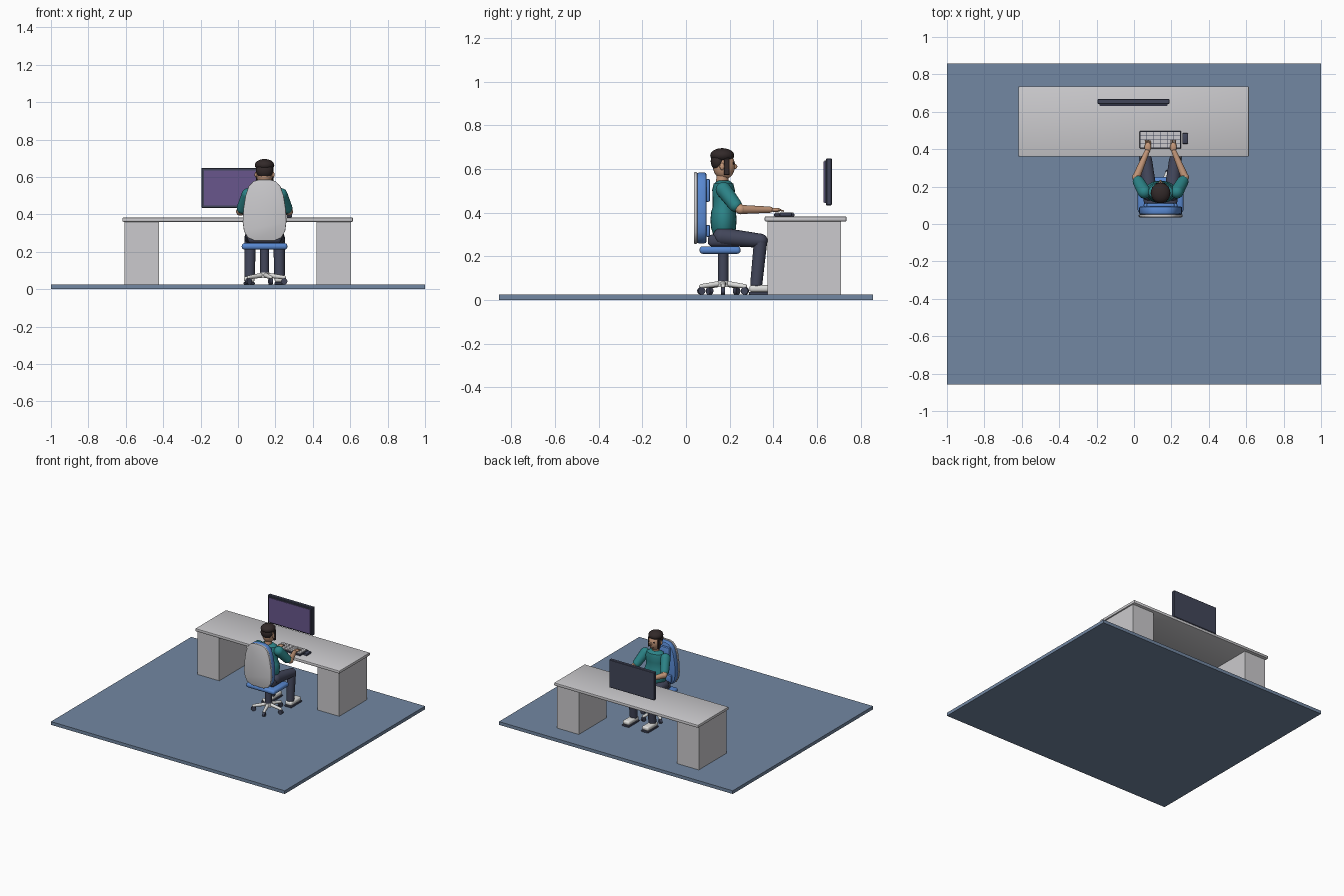
import bpy, bmesh
from math import cos, sin, tau, radians
from mathutils import Vector, Matrix

if "Cube" in bpy.data.objects:
    bpy.data.objects.remove(bpy.data.objects["Cube"])

CX = 0.142  # the chair and the person share this centre line
parts = []


def material(name, r, g, b):
    lin = [((c / 255 + 0.055) / 1.055) ** 2.4 for c in (r, g, b)] + [1]
    m = bpy.data.materials.new(name)
    m.use_nodes = True
    m.diffuse_color = lin
    m.node_tree.nodes["Principled BSDF"].inputs["Base Color"].default_value = lin
    return m


FLOOR = material("floor blue grey", 114, 135, 162)
GREY = material("desk grey", 203, 202, 205)
BLUE = material("chair blue", 88, 136, 208)
TEAL = material("shirt teal", 44, 132, 136)
SKIN = material("skin", 197, 152, 122)
NAVY = material("trouser navy", 66, 70, 90)
HAIR = material("hair brown", 50, 41, 41)
SCREEN = material("screen purple", 104, 86, 140)
WHITE = material("off white", 222, 222, 220)


def finish(bm, name, mat):
    bmesh.ops.recalc_face_normals(bm, faces=bm.faces)
    mesh = bpy.data.meshes.new(name)
    bm.to_mesh(mesh)
    bm.free()
    mesh.materials.append(mat)
    ob = bpy.data.objects.new(name, mesh)
    bpy.context.collection.objects.link(ob)
    parts.append(ob)
    return ob


def box(name, mat, x, y, z, bevel=0.0, segments=2):
    """Box from (low, high) ranges on each axis."""
    bm = bmesh.new()
    bmesh.ops.create_cube(bm, size=1)
    for v in bm.verts:
        v.co = [(lo + hi) / 2 + c * (hi - lo) for c, (lo, hi) in zip(v.co, (x, y, z))]
    if bevel:
        bmesh.ops.bevel(bm, geom=bm.edges[:], offset=bevel, segments=segments,
                        profile=0.5, affect='EDGES')
    return finish(bm, name, mat)


def ball(name, mat, centre, radii):
    bm = bmesh.new()
    m = Matrix.Translation(centre) @ Matrix.Diagonal((*radii, 1))
    bmesh.ops.create_uvsphere(bm, u_segments=20, v_segments=12, radius=1, matrix=m)
    return finish(bm, name, mat)


def limb(name, mat, a, b, ra, rb, rounded=True):
    """Tapered tube from a to b, with round ends."""
    a, b = Vector(a), Vector(b)
    bm = bmesh.new()
    turn = (b - a).to_track_quat('Z', 'Y').to_matrix().to_4x4()
    bmesh.ops.create_cone(bm, cap_ends=True, segments=18, radius1=ra, radius2=rb,
                          depth=(b - a).length,
                          matrix=Matrix.Translation((a + b) / 2) @ turn)
    if rounded:
        for p, r in ((a, ra), (b, rb)):
            bmesh.ops.create_uvsphere(bm, u_segments=18, v_segments=10, radius=r,
                                      matrix=Matrix.Translation(p) @ turn)
    return finish(bm, name, mat)


def lathe(name, mat, centre, profile, stretch, n=24):
    """Stack of ellipses; the profile holds (radius, height)."""
    bm = bmesh.new()
    rings = [[bm.verts.new((centre[0] + r * stretch * cos(tau * i / n),
                            centre[1] + r * sin(tau * i / n), z)) for i in range(n)]
             for r, z in profile]
    for lo, hi in zip(rings, rings[1:]):
        for i in range(n):
            j = (i + 1) % n
            bm.faces.new((lo[i], lo[j], hi[j], hi[i]))
    bm.faces.new(rings[0])
    bm.faces.new(rings[-1])
    return finish(bm, name, mat)


def back_panel(name, mat, y0, y1, grow, bevel):
    """Rounded chair back outline, extruded along y."""
    half = [(0.05, 0.258), (0.09, 0.275), (0.11, 0.31), (0.117, 0.36), (0.113, 0.43),
            (0.102, 0.5), (0.085, 0.55), (0.06, 0.577), (0.03, 0.586)]
    outline = half + [(-x, z) for x, z in reversed(half)]
    bm = bmesh.new()
    face = bm.faces.new([bm.verts.new((CX + x * grow, y0, 0.42 + (z - 0.42) * grow))
                         for x, z in outline])
    out = bmesh.ops.extrude_face_region(bm, geom=[face])["geom"]
    bmesh.ops.translate(bm, vec=(0, y1 - y0, 0),
                        verts=[g for g in out if isinstance(g, bmesh.types.BMVert)])
    rim = [e for e in bm.edges if abs(e.verts[0].co.y - e.verts[1].co.y) < 1e-5]
    bmesh.ops.bevel(bm, geom=rim, offset=bevel, segments=2, profile=0.5, affect='EDGES')
    return finish(bm, name, mat)


# Floor and desk
box("floor", FLOOR, (-1, 1), (-0.857, 0.857), (0, 0.025))
box("desk_top", GREY, (-0.618, 0.615), (0.36, 0.736), (0.36, 0.383), 0.006)
for side, x in (("right", (-0.607, -0.422)), ("left", (0.419, 0.605))):
    box(side + "_desk_pedestal", GREY, x, (0.373, 0.711), (0.025, 0.362))

# Monitor
box("monitor_body", NAVY, (-0.195, 0.19), (0.642, 0.668), (0.434, 0.649), 0.003, 1)
box("monitor_bezel", NAVY, (-0.185, 0.18), (0.634, 0.643), (0.444, 0.639))
box("monitor_screen", SCREEN, (-0.181, 0.176), (0.631, 0.635), (0.448, 0.635))

# Keyboard and mouse
box("keyboard_base", NAVY, (0.03, 0.252), (0.403, 0.497), (0.383, 0.397), 0.003, 1)
for row in range(4):
    for col in range(6):
        x, y = 0.035 + col * 0.0357, 0.408 + row * 0.0215
        box("key", GREY, (x, x + 0.033), (y, y + 0.019), (0.396, 0.402))
box("mouse", NAVY, (0.258, 0.29), (0.428, 0.486), (0.383, 0.402), 0.007)

# Chair
box("chair_seat", BLUE, (CX - 0.122, CX + 0.122), (0.062, 0.25), (0.212, 0.246), 0.014, 3)
back_panel("chair_back_shell", GREY, 0.036, 0.052, 1.0, 0.004)
back_panel("chair_back_cushion", BLUE, 0.05, 0.094, 0.99, 0.01)
for name, w, z in (("upper_back_pad", 0.075, (0.45, 0.555)), ("lower_back_pad", 0.09, (0.29, 0.345))):
    box(name, BLUE, (CX - w, CX + w), (0.088, 0.111), z, 0.008)
CY = 0.17
limb("chair_column", NAVY, (CX, CY, 0.07), (CX, CY, 0.215), 0.024, 0.024, False)
limb("chair_hub", WHITE, (CX, CY, 0.06), (CX, CY, 0.088), 0.03, 0.026, False)
for k in range(5):
    dx, dy = cos(tau * k / 5), sin(tau * k / 5)
    tip = (CX + 0.105 * dx, CY + 0.105 * dy)
    limb("chair_base_leg", WHITE, (CX, CY, 0.077), (*tip, 0.063), 0.014, 0.01)
    limb("caster_stem", NAVY, (*tip, 0.04), (*tip, 0.06), 0.006, 0.006, False)
    across = Vector((-dy, dx, 0)) * 0.009
    hub = Vector((*tip, 0.042))
    limb("caster_wheel", NAVY, hub - across, hub + across, 0.017, 0.017, False)

# Body
lathe("shirt", TEAL, (CX, 0.172),
      [(0.03, 0.28), (0.047, 0.298), (0.057, 0.33), (0.06, 0.37), (0.056, 0.408),
       (0.05, 0.425), (0.05, 0.47), (0.052, 0.505), (0.045, 0.533), (0.026, 0.548)], 1.45)
box("hips", NAVY, (CX - 0.09, CX + 0.09), (0.1, 0.225), (0.245, 0.3), 0.02, 3)
limb("neck", SKIN, (CX, 0.165, 0.53), (CX, 0.168, 0.59), 0.028, 0.027, False)

# Head, looking toward the monitor
ball("head", SKIN, (CX, 0.174, 0.615), (0.044, 0.051, 0.062))
ball("nose", SKIN, (CX, 0.224, 0.612), (0.007, 0.011, 0.012))
ball("hair_top", HAIR, (CX, 0.166, 0.663), (0.052, 0.055, 0.033))
ball("hair_back", HAIR, (CX, 0.147, 0.636), (0.046, 0.034, 0.043))
box("mouth", HAIR, (CX - 0.014, CX + 0.014), (0.21, 0.218), (0.582, 0.586))

for side, s in (("right", -1), ("left", 1)):
    def at(x, y, z):
        return (CX + s * x, y, z)

    def span(a, b):
        return sorted((CX + s * a, CX + s * b))

    # Face details
    ball(side + "_ear", SKIN, at(0.046, 0.165, 0.612), (0.007, 0.011, 0.016))
    box(side + "_sideburn", HAIR, span(0.036, 0.046), (0.174, 0.2), (0.572, 0.65), 0.003, 1)
    box(side + "_eye", HAIR, span(0.01, 0.024), (0.211, 0.22), (0.622, 0.632))

    # Arms
    shoulder, cuff = at(0.087, 0.172, 0.505), at(0.118, 0.226, 0.434)
    elbow, wrist = at(0.13, 0.25, 0.415), at(0.073, 0.385, 0.414)
    limb(side + "_sleeve", TEAL, shoulder, cuff, 0.036, 0.031)
    limb(side + "_elbow", SKIN, cuff, elbow, 0.024, 0.022)
    limb(side + "_forearm", SKIN, elbow, wrist, 0.021, 0.014)
    ball(side + "_hand", SKIN, at(0.068, 0.41, 0.413), (0.018, 0.026, 0.01))
    for f in range(4):
        x = 0.056 + f * 0.008
        limb(side + "_finger", SKIN, at(x, 0.425, 0.413), at(x, 0.446, 0.408), 0.004, 0.0035)

    # Legs and shoes
    hip, knee, ankle = at(0.06, 0.165, 0.29), at(0.077, 0.342, 0.272), at(0.08, 0.322, 0.075)
    limb(side + "_thigh", NAVY, hip, knee, 0.042, 0.032)
    limb(side + "_shin", NAVY, knee, ankle, 0.031, 0.028)
    box(side + "_shoe_sole", NAVY, span(0.052, 0.112), (0.288, 0.422), (0.025, 0.038), 0.005)
    box(side + "_shoe", WHITE, span(0.054, 0.11), (0.29, 0.418), (0.037, 0.068), 0.012, 3)

# Smooth the round parts and keep the edges sharp
bpy.ops.object.select_all(action='DESELECT')
for ob in parts:
    ob.select_set(True)
bpy.context.view_layer.objects.active = parts[0]
bpy.ops.object.shade_smooth_by_angle(angle=radians(35))
